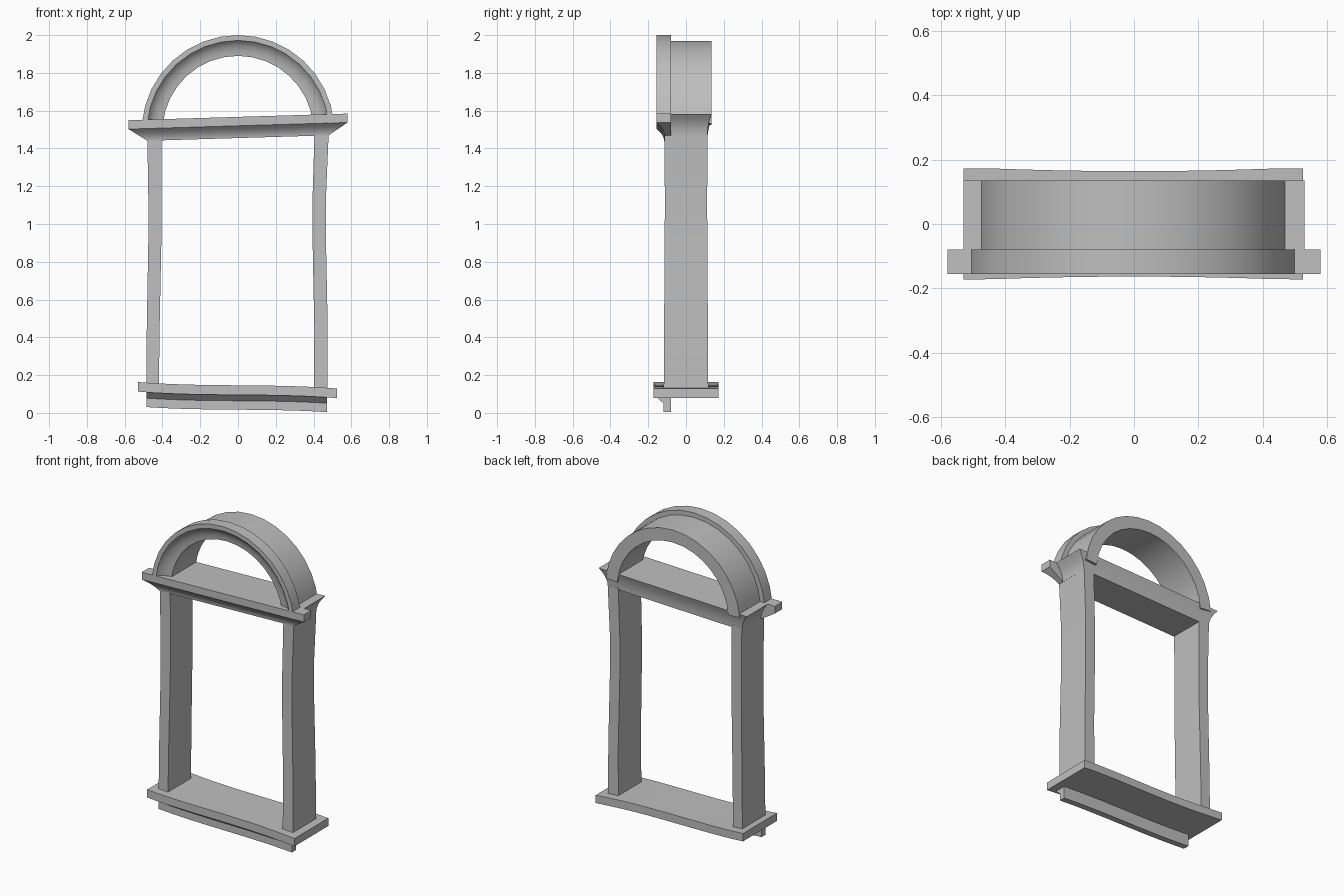
import bpy, bmesh, math

cube = bpy.data.objects.get("Cube")
if cube:
    bpy.data.objects.remove(cube, do_unlink=True)

stone = bpy.data.materials.new("grey stone")
stone.use_nodes = True
GREY = (0.52, 0.52, 0.52, 1)
stone.diffuse_color = GREY
stone.node_tree.nodes["Principled BSDF"].inputs["Base Color"].default_value = GREY


def loft(name, rings):
    """Skin a list of equal-length closed sections and cap both ends."""
    bm = bmesh.new()
    rows = [[bm.verts.new(p) for p in ring] for ring in rings]
    n = len(rows[0])
    for a, b in zip(rows, rows[1:]):
        for i in range(n):
            j = (i + 1) % n
            bm.faces.new((a[i], a[j], b[j], b[i]))
    bm.faces.new(rows[0][::-1])
    bm.faces.new(rows[-1])
    bmesh.ops.recalc_face_normals(bm, faces=bm.faces)
    mesh = bpy.data.meshes.new(name)
    bm.to_mesh(mesh)
    bm.free()
    mesh.materials.append(stone)
    obj = bpy.data.objects.new(name, mesh)
    bpy.context.collection.objects.link(obj)
    bpy.ops.object.select_all(action="DESELECT")
    obj.select_set(True)
    bpy.context.view_layer.objects.active = obj
    bpy.ops.object.shade_smooth_by_angle(angle=math.radians(30))
    return obj


def box_ring(x0, x1, y0, y1, z, tilt=0.0):
    """Horizontal rectangle whose height leans with x."""
    corners = ((x0, y0), (x1, y0), (x1, y1), (x0, y1))
    return [(x, y, z + tilt * x) for x, y in corners]


# Arch: moulded front rim with a plain barrel behind
profile = [(0.51, -0.155), (0.51, -0.08), (0.48, -0.08), (0.48, 0.135),
           (0.40, 0.135), (0.40, -0.115), (0.425, -0.118),
           (0.45, -0.127), (0.47, -0.14), (0.482, -0.155)]
SEGMENTS, START = 16, math.radians(5)
arch = []
for k in range(SEGMENTS + 1):
    a = START + (math.pi - 2 * START) * k / SEGMENTS
    arch.append([(r * math.cos(a), y, 1.49 + r * math.sin(a)) for r, y in profile])
loft("arch", arch)

# Lintel: slightly tilted, flaring outward to its top edge
TILT, TOP, BOTTOM, STEPS = 0.03, 1.567, 1.455, 5
lintel, ledge = [], []
for k in range(STEPS + 1):
    t = k / STEPS
    flare = t * t
    z = BOTTOM + (TOP - BOTTOM) * t
    hx = 0.48 + 0.05 * flare
    lintel.append(box_ring(-hx, hx, -0.115, 0.113 + 0.022 * flare, z, TILT))
    # Front ledge: coved below, square above
    hx = 0.48 + 0.10 * t
    ledge.append(box_ring(-hx, hx, -0.116 - 0.039 * flare, -0.08,
                          BOTTOM + 0.065 * t, TILT))
ledge.append(box_ring(-0.58, 0.58, -0.155, -0.08, TOP, TILT))
loft("lintel", lintel)
loft("lintel_ledge", ledge)

# Side posts: gently bowed, each row is height, outer and inner x, half depth
left = [(0.12, 0.475, 0.402, 0.118), (0.45, 0.475, 0.404, 0.116),
        (0.9, 0.466, 0.395, 0.113), (1.15, 0.466, 0.395, 0.112),
        (1.48, 0.48, 0.405, 0.115)]
right = [(0.12, 0.486, 0.419, 0.118), (0.45, 0.483, 0.415, 0.116),
         (0.9, 0.475, 0.406, 0.113), (1.15, 0.475, 0.405, 0.112),
         (1.46, 0.48, 0.405, 0.115)]
for name, side, rows in (("left_post", 1, left), ("right_post", -1, right)):
    loft(name, [box_ring(side * o, side * i, -d, d, z) for z, o, i, d in rows])


def sag(x):
    """Worn sill: level in the middle, higher at -x and lower at +x."""
    return -0.004 * x / 0.5 - 0.011 * (x / 0.5) ** 3


def sill_rings(x0, x1, section, bow):
    rings = []
    for k in range(13):
        x = x0 + (x1 - x0) * k / 12
        s = 1 - bow * (1 - min(1, abs(x) / 0.45) ** 2)
        rings.append([(x, y * s, z + sag(x)) for y, z in section])
    return rings


# Sill slab and the moulded apron under its front edge
loft("sill", sill_rings(-0.53, 0.525, [(-0.172, 0.095), (0.173, 0.095),
                                       (0.173, 0.146), (-0.172, 0.146)], 0.05))
loft("sill_apron", sill_rings(-0.485, 0.47, [
    (-0.155, 0.096), (-0.12, 0.064), (-0.12, 0.017),
    (-0.08, 0.017), (-0.08, 0.096)], 0.0))
